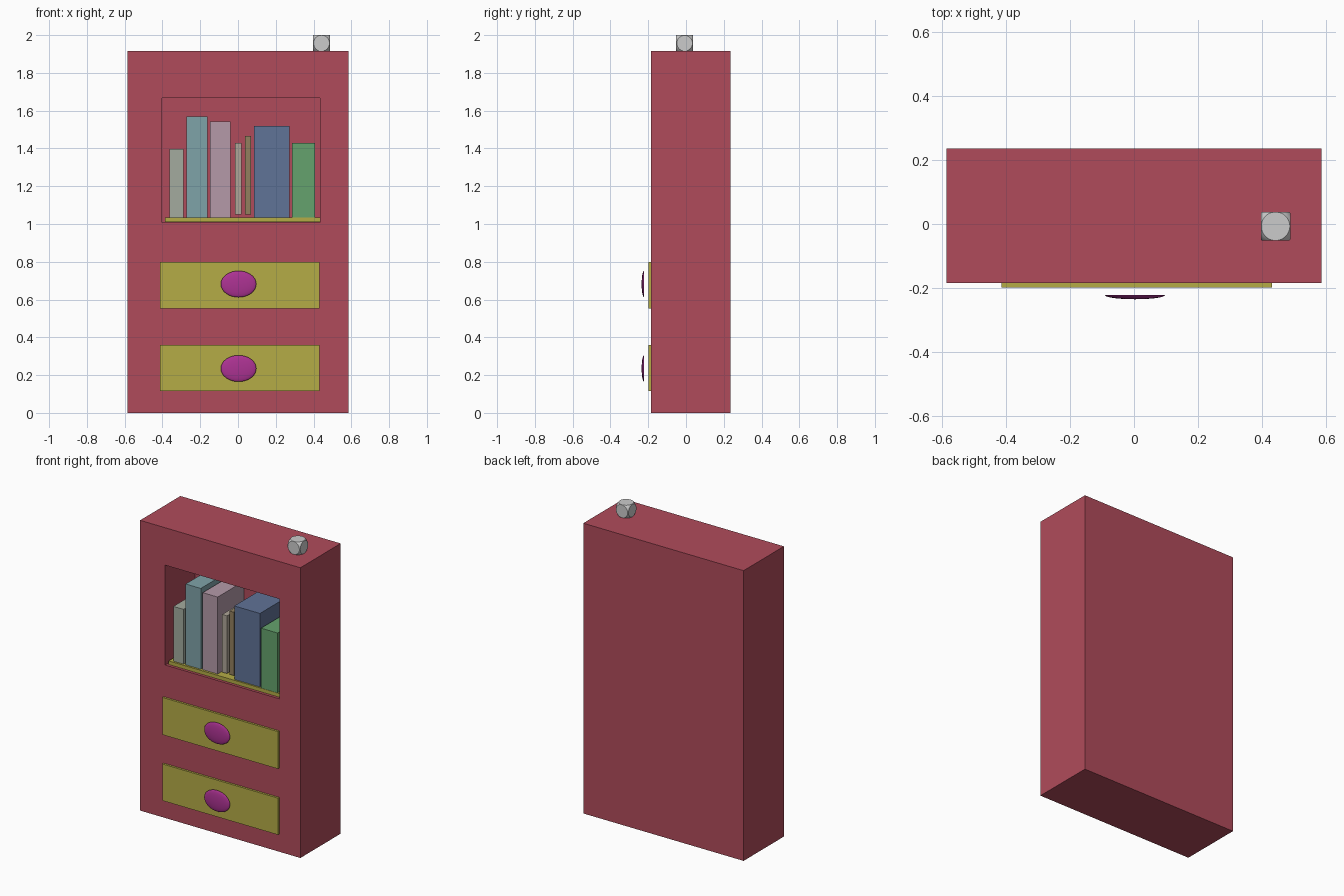
import bpy, bmesh
from mathutils import Matrix

if "Cube" in bpy.data.objects:
    bpy.data.objects.remove(bpy.data.objects["Cube"])


def material(name, hex_code):
    rgb = [int(hex_code[i:i + 2], 16) / 255 for i in (0, 2, 4)]
    m = bpy.data.materials.new(name)
    m.diffuse_color = [((c + 0.055) / 1.055) ** 2.4 for c in rgb] + [1]
    m.use_nodes = True
    m.node_tree.nodes["Principled BSDF"].inputs["Base Color"].default_value = m.diffuse_color
    return m


def add_object(name, bm, mat=None):
    bmesh.ops.recalc_face_normals(bm, faces=bm.faces)
    me = bpy.data.meshes.new(name)
    bm.to_mesh(me)
    bm.free()
    ob = bpy.data.objects.new(name, me)
    bpy.context.collection.objects.link(ob)
    if mat:
        me.materials.append(mat)
    return ob


def box(name, x, y, z, mat=None):
    """Box from (min, max) ranges on each axis."""
    bm = bmesh.new()
    bmesh.ops.create_cube(bm, size=1)
    for v in bm.verts:
        v.co = [r[0] if c < 0 else r[1] for c, r in zip(v.co, (x, y, z))]
    return add_object(name, bm, mat)


def boolean(ob, cutter, operation):
    mod = ob.modifiers.new("boolean", 'BOOLEAN')
    mod.object, mod.operation, mod.solver = cutter, operation, 'EXACT'
    bpy.context.view_layer.objects.active = ob
    bpy.ops.object.modifier_apply(modifier=mod.name)
    bpy.data.objects.remove(cutter)


def smooth(ob, angle=0.5):
    bpy.ops.object.select_all(action='DESELECT')
    ob.select_set(True)
    bpy.context.view_layer.objects.active = ob
    bpy.ops.object.shade_smooth_by_angle(angle=angle)


red = material("red", "B04B5B")
yellow = material("yellow", "B5AC46")
purple = material("purple", "AD3393")
BACK = 0.125

# Cabinet body with a recessed opening
cabinet = box("cabinet", (-0.585, 0.585), (-0.185, 0.235), (0, 1.915), red)
opening = box("opening_cutter", (-0.402, 0.434), (-0.3, BACK), (1.009, 1.668))
opening.hide_render = True
boolean(cabinet, opening, 'DIFFERENCE')

# Shelf board
box("shelf", (-0.387, 0.433), (-0.17, BACK - 0.002), (1.011, 1.035), yellow)

# Drawers with domed oval knobs
for label, z0, z1 in (("lower", 0.117, 0.359), ("upper", 0.552, 0.798)):
    box(label + "_drawer", (-0.413, 0.431), (-0.199, -0.18), (z0, z1), yellow)
    bm = bmesh.new()
    bmesh.ops.create_uvsphere(bm, u_segments=32, v_segments=16, radius=1)
    bmesh.ops.transform(bm, verts=bm.verts, matrix=Matrix.Rotation(1.5707963, 4, 'X'))
    bmesh.ops.bisect_plane(bm, geom=bm.verts[:] + bm.edges[:] + bm.faces[:], dist=1e-4,
                           plane_co=(0, 0, 0), plane_no=(0, 1, 0), clear_outer=True)
    rim = [e for e in bm.edges if e.is_boundary]
    bmesh.ops.contextual_create(bm, geom=rim)
    bmesh.ops.scale(bm, verts=bm.verts, vec=(0.094, 0.013, 0.07))
    bmesh.ops.translate(bm, verts=bm.verts, vec=(0.003, -0.222, (z0 + z1) / 2 - 0.003 + 0.01 * (z0 > 0.5)))
    smooth(add_object(label + "_knob", bm, purple), 0.7)

# Row of books: x range, front, bottom, top, colour
books = [
    (-0.362, -0.288, -0.157, 1.035, 1.396, "A3AB9F"),
    (-0.272, -0.162, -0.157, 1.035, 1.568, "7FA3A9"),
    (-0.149, -0.040, -0.155, 1.035, 1.543, "B59AA9"),
    (-0.016, 0.019, -0.142, 1.049, 1.430, "AFA698"),
    (0.037, 0.069, -0.142, 1.049, 1.467, "92805F"),
    (0.085, 0.272, -0.160, 1.035, 1.520, "607397"),
    (0.286, 0.407, -0.168, 1.033, 1.430, "65A26D"),
]
for i, (x0, x1, front, z0, z1, colour) in enumerate(books, 1):
    box(f"book_{i}", (x0, x1), (front, BACK - 0.005), (z0, z1), material(f"book_{i}_cover", colour))

# Die on top: cube with corners rounded off by a sphere
centre = (0.442, -0.007, 1.957)
die = box("die", *[(c - h, c + h) for c, h in zip(centre, (0.046, 0.045, 0.043))])
bm = bmesh.new()
bmesh.ops.create_uvsphere(bm, u_segments=48, v_segments=24, radius=0.062)
bmesh.ops.translate(bm, verts=bm.verts, vec=centre)
ball = add_object("die_cutter", bm)
ball.hide_render = True
boolean(die, ball, 'INTERSECT')
smooth(die)
